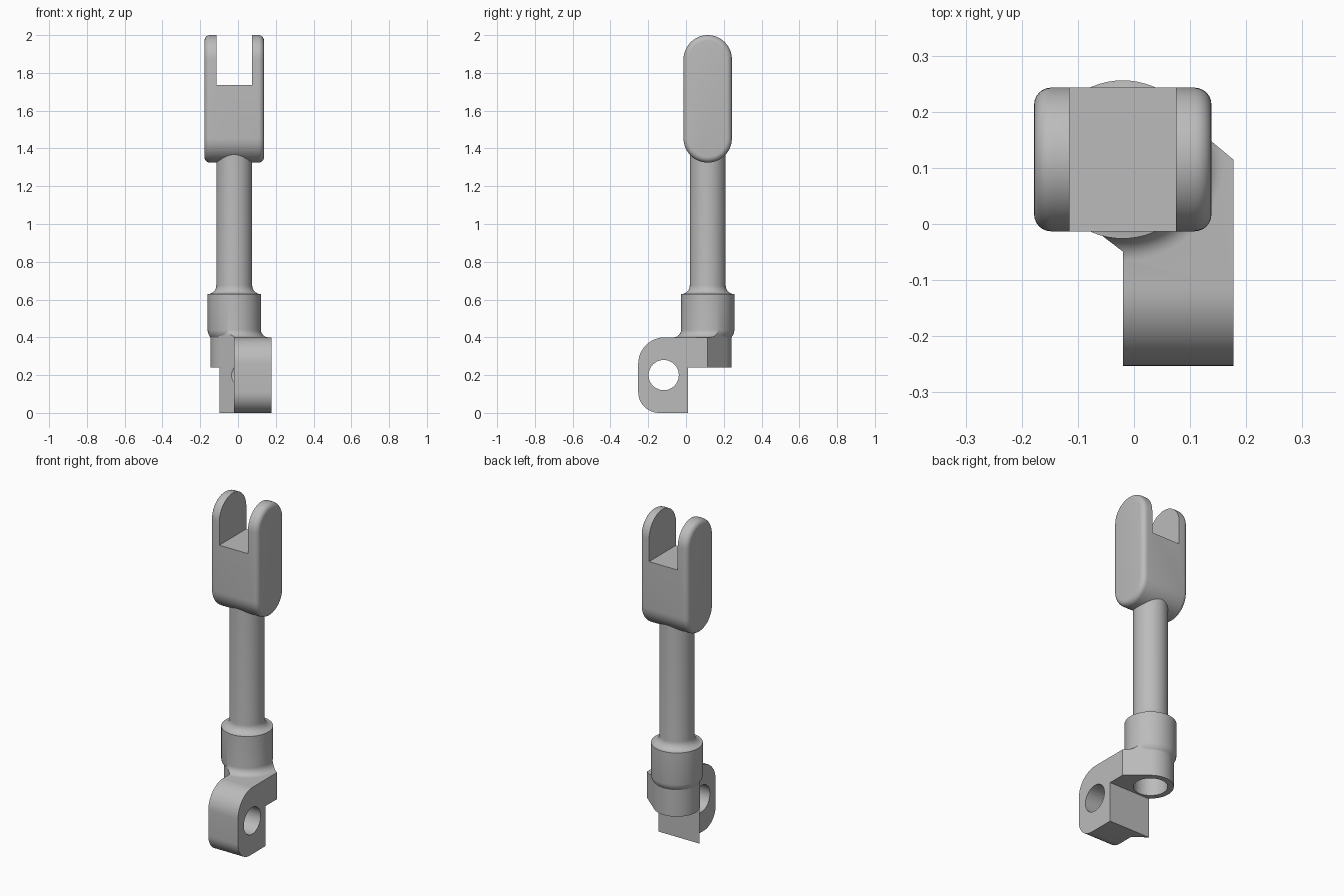
import bpy, bmesh
from math import pi, cos, sin, radians
from mathutils import Matrix, Vector

cube = bpy.data.objects.get("Cube")
if cube:
    bpy.data.objects.remove(cube)

AX, AY = -0.02, 0.115          # axis of the rod

steel = bpy.data.materials.new("plain_grey")
steel.use_nodes = True
GREY = (0.5, 0.5, 0.5, 1)
steel.diffuse_color = GREY
steel.node_tree.nodes["Principled BSDF"].inputs["Base Color"].default_value = GREY


def finish(bm, name):
    bmesh.ops.recalc_face_normals(bm, faces=bm.faces)
    me = bpy.data.meshes.new(name)
    bm.to_mesh(me)
    bm.free()
    me.materials.append(steel)
    ob = bpy.data.objects.new(name, me)
    bpy.context.collection.objects.link(ob)
    return ob


def arc(cx, cy, r, a0, a1, n=12):
    steps = [radians(a0 + (a1 - a0) * i / n) for i in range(n + 1)]
    return [(cx + r * cos(a), cy + r * sin(a)) for a in steps]


def prism(name, pts, lo, hi, axis="Z", bevel=0):
    """Extrude an xy outline along z, or a yz outline along x."""
    place = (lambda a, b: (a, b, lo)) if axis == "Z" else (lambda a, b: (lo, a, b))
    step = Vector((0, 0, hi - lo)) if axis == "Z" else Vector((hi - lo, 0, 0))
    bm = bmesh.new()
    face = bm.faces.new([bm.verts.new(place(*p)) for p in pts])
    ext = bmesh.ops.extrude_face_region(bm, geom=[face])["geom"]
    moved = [v for v in ext if isinstance(v, bmesh.types.BMVert)]
    bmesh.ops.translate(bm, verts=moved, vec=step)
    bmesh.ops.recalc_face_normals(bm, faces=bm.faces)
    if bevel:
        rims = [e for e in bm.edges if abs(e.verts[0].co.x - e.verts[1].co.x) < 1e-5]
        bmesh.ops.bevel(bm, geom=rims, offset=bevel, segments=6, profile=0.5, affect="EDGES")
    return finish(bm, name)


def lathe(name, profile, n=64):
    """Revolve (radius, z) points about the rod axis."""
    pts = [(0, profile[0][1])] + profile + [(0, profile[-1][1])]
    bm = bmesh.new()
    vs = [bm.verts.new((AX + r, AY, z)) for r, z in pts]
    es = [bm.edges.new(pair) for pair in zip(vs, vs[1:])]
    bmesh.ops.spin(bm, geom=vs + es, cent=(AX, AY, 0), axis=(0, 0, 1),
                   angle=2 * pi, steps=n)
    bmesh.ops.remove_doubles(bm, verts=bm.verts, dist=1e-5)
    return finish(bm, name)


def combine(ob, other, how, keep=False):
    mod = ob.modifiers.new("cut", "BOOLEAN")
    mod.operation, mod.object, mod.solver = how, other, "EXACT"
    bpy.context.view_layer.update()
    deps = bpy.context.evaluated_depsgraph_get()
    me = bpy.data.meshes.new_from_object(ob.evaluated_get(deps))
    ob.modifiers.clear()
    ob.data = me
    if not keep:
        bpy.data.objects.remove(other)


# Fork: capsule-shaped block with rounded ends and a square slot
R = 0.128
capsule = arc(AY, 2 - R, R, 0, 180, 24) + arc(AY, 1.325 + R, R, 180, 360, 24)
fork = prism("fork", capsule, -0.178, 0.138, "X", bevel=0.03)
slot = prism("slot_cutter", [(-0.115, -0.2), (0.075, -0.2), (0.075, 0.4), (-0.115, 0.4)], 1.735, 2.2)
combine(fork, slot, "DIFFERENCE")

# Rod, collar and hub turned as one piece
rod = lathe("rod_and_lug", [(0.126, 0.24), (0.126, 0.4), (0.131, 0.408), (0.138, 0.42), (0.141, 0.437)]
            + arc(0.141, 0.675, 0.046, 270, 180, 8) + [(0.095, 1.5)])

# Offset lug: plan outline tangent to the hub, trimmed by its side profile
plan = [(-0.02, -0.3), (0.177, -0.3), (0.177, 0.115), (0.061, 0.2115),
        (AX, AY), (-0.1, 0.012), (-0.02, -0.049)]
side = ([(0.3, 0.24), (0.3, 0.4)] + arc(-0.113, 0.26, 0.14, 90, 180)
        + arc(-0.143, 0.11, 0.11, 180, 270) + [(0.01, 0), (0.01, 0.24)])
lug = prism("lug", plan, -0.1, 0.6)
trim = prism("side_trim", side, -0.4, 0.4, "X")

# Fillet between the collar and the top of the lug
fillet = lathe("fillet", [(0.181, 0.38), (0.181, 0.4)] + arc(0.181, 0.44, 0.04, 270, 180, 8))
combine(fillet, lug, "INTERSECT", keep=True)
combine(lug, trim, "INTERSECT")
combine(rod, lug, "UNION")
combine(rod, fillet, "UNION")

# Pin hole through the lug and bore under the hub
pin = prism("pin_cutter", arc(-0.118, 0.2, 0.08, 0, 352.5, 47), -0.4, 0.4, "X")
combine(rod, pin, "DIFFERENCE")
bore = lathe("bore_cutter", [(0.093, 0.1), (0.093, 0.45)])
combine(rod, bore, "DIFFERENCE")

# Smooth curved faces, keep edges sharp
bpy.ops.object.select_all(action="DESELECT")
for ob in (fork, rod):
    ob.select_set(True)
    bpy.context.view_layer.objects.active = ob
bpy.ops.object.shade_smooth_by_angle(angle=radians(30))
